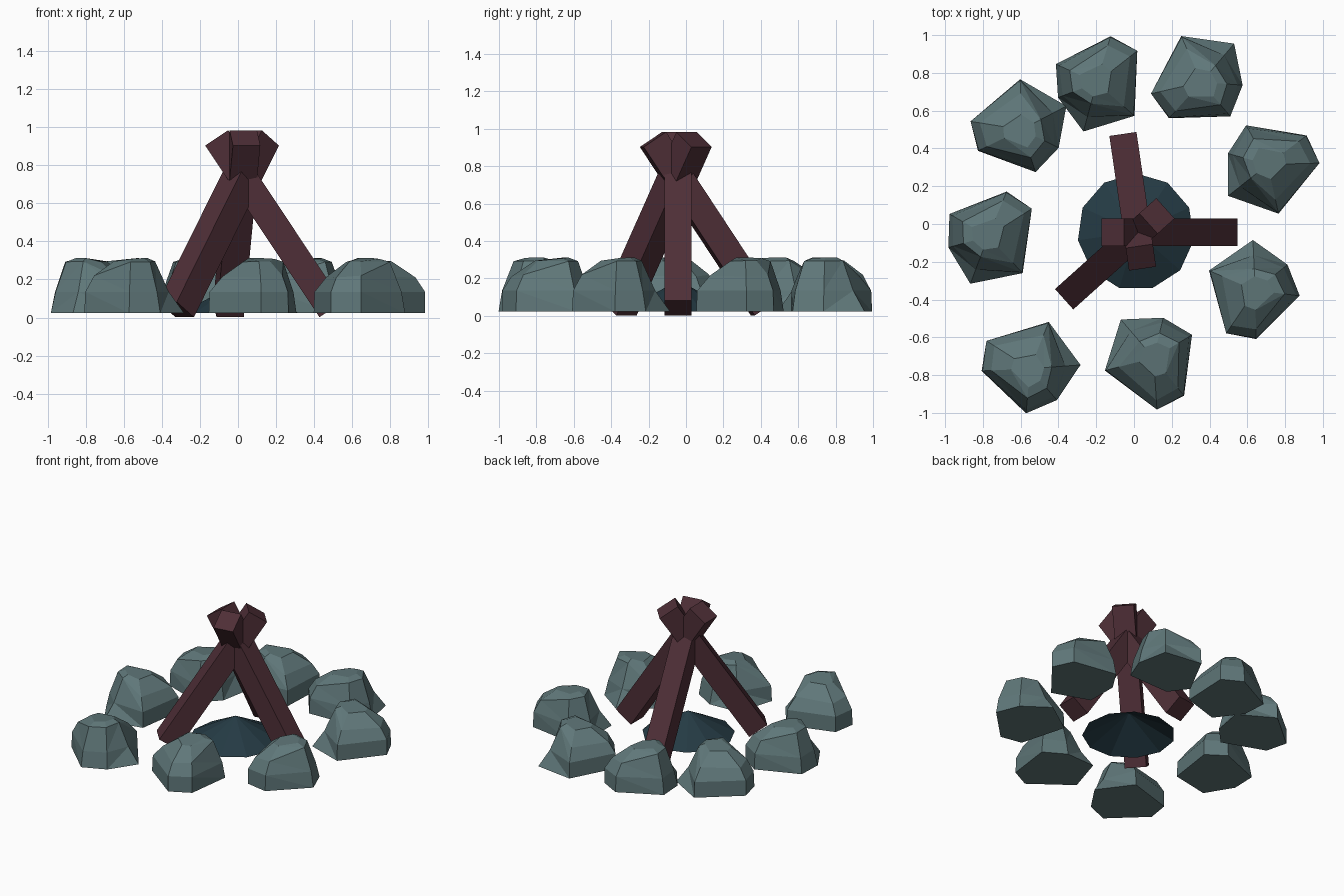
import bpy, bmesh, math
from mathutils import Vector, Matrix

if "Cube" in bpy.data.objects:
    bpy.data.objects.remove(bpy.data.objects["Cube"])


def material(name, rgb):
    m = bpy.data.materials.new(name)
    m.diffuse_color = (*rgb, 1)
    m.use_nodes = True
    m.node_tree.nodes["Principled BSDF"].inputs["Base Color"].default_value = m.diffuse_color
    return m


STONE = material("grey_green_stone", (0.115, 0.185, 0.192))
WOOD = material("dark_red_wood", (0.077, 0.028, 0.038))
ASH = material("dark_blue_ash", (0.018, 0.043, 0.058))


def finish(bm, name, mat, recalc=True):
    if recalc:
        bmesh.ops.recalc_face_normals(bm, faces=bm.faces)
    me = bpy.data.meshes.new(name)
    bm.to_mesh(me)
    bm.free()
    me.materials.append(mat)
    ob = bpy.data.objects.new(name, me)
    bpy.context.collection.objects.link(ob)
    return ob


# Three square logs leaning together: foot centre and horizontal heading
def log(name, foot, heading):
    a = math.radians(heading)
    run, z0, z1, w = 0.60, 0.042, 0.943, 0.145
    h = Vector((math.cos(a), math.sin(a), 0))
    base = Vector((*foot, z0))
    tip = base + h * run + Vector((0, 0, z1 - z0))
    axis = (tip - base).normalized()
    side = Vector((-h.y, h.x, 0))
    up = axis.cross(side)
    rot = Matrix((side, up, axis)).transposed().to_4x4()
    bm = bmesh.new()
    bmesh.ops.create_cube(bm, size=1)
    scale = Matrix.Diagonal((w, w, (tip - base).length, 1))
    bm.transform(Matrix.Translation((base + tip) / 2) @ rot @ scale)
    finish(bm, name, WOOD)


log("right_log", (0.488, -0.043), 180)
log("back_log", (-0.05, 0.417), -81.7)
log("left_log", (-0.325, -0.358), 41.9)

# Ash mound: open low cone
bm = bmesh.new()
bmesh.ops.create_cone(bm, cap_ends=False, segments=11, radius1=0.31, radius2=0, depth=0.165)
bmesh.ops.remove_doubles(bm, verts=bm.verts, dist=0.001)
bm.transform(Matrix.Translation((0.01, -0.042, 0.107)))
finish(bm, "ash_mound", ASH, False)

# Stone: one outline, stacked as shrinking rings of (shrink, height) per corner
OUTLINE = [(-0.172, -0.191), (-0.267, -0.061), (-0.107, 0.244),
           (0.173, 0.204), (0.218, -0.016), (0.153, -0.181)]
RINGS = [[(1, 0.023)] * 6,
         [(0.98, 0.135), (1, 0.135), (0.98, 0.135), (0.70, 0.135), (0.88, 0.135), (0.92, 0.135)],
         [(0.80, 0.22), (0.82, 0.21), (0.72, 0.215), (0.43, 0.295), (0.62, 0.292), (0.66, 0.292)],
         [(0.40, 0.295), (0.36, 0.295), (0.30, 0.292), (0.28, 0.312), (0.38, 0.312), (0.42, 0.308)]]


def stone(name, x, y, angle):
    bm = bmesh.new()
    rings = [[bm.verts.new((px * s, py * s, z)) for (px, py), (s, z) in zip(OUTLINE, ring)]
             for ring in RINGS]
    n = len(OUTLINE)
    for lo, hi in zip(rings, rings[1:]):
        for i in range(n):
            j = (i + 1) % n
            if i in (2, 5):          # crease beside the pointed corner
                bm.faces.new((lo[i], lo[j], hi[j]))
                bm.faces.new((lo[i], hi[j], hi[i]))
            elif i == 3:
                bm.faces.new((lo[i], lo[j], hi[i]))
                bm.faces.new((lo[j], hi[j], hi[i]))
            else:
                bm.faces.new((lo[i], lo[j], hi[j], hi[i]))
    bm.faces.new(rings[0])
    bm.faces.new(rings[-1])
    bm.transform(Matrix.Translation((x, y, 0)) @ Matrix.Rotation(math.radians(angle), 4, 'Z'))
    finish(bm, name, STONE)


# Ring of eight stones
for k, (x, y, a) in enumerate([
        (0.357, 0.751, 0), (-0.198, 0.748, -154.8), (-0.595, 0.500, -22),
        (-0.772, -0.066, -160.4), (-0.55, -0.766, -45.4), (0.104, -0.709, 80.8),
        (0.642, -0.352, 43), (0.708, 0.315, -191.3)]):
    stone(f"stone_{k + 1}", x, y, a)
